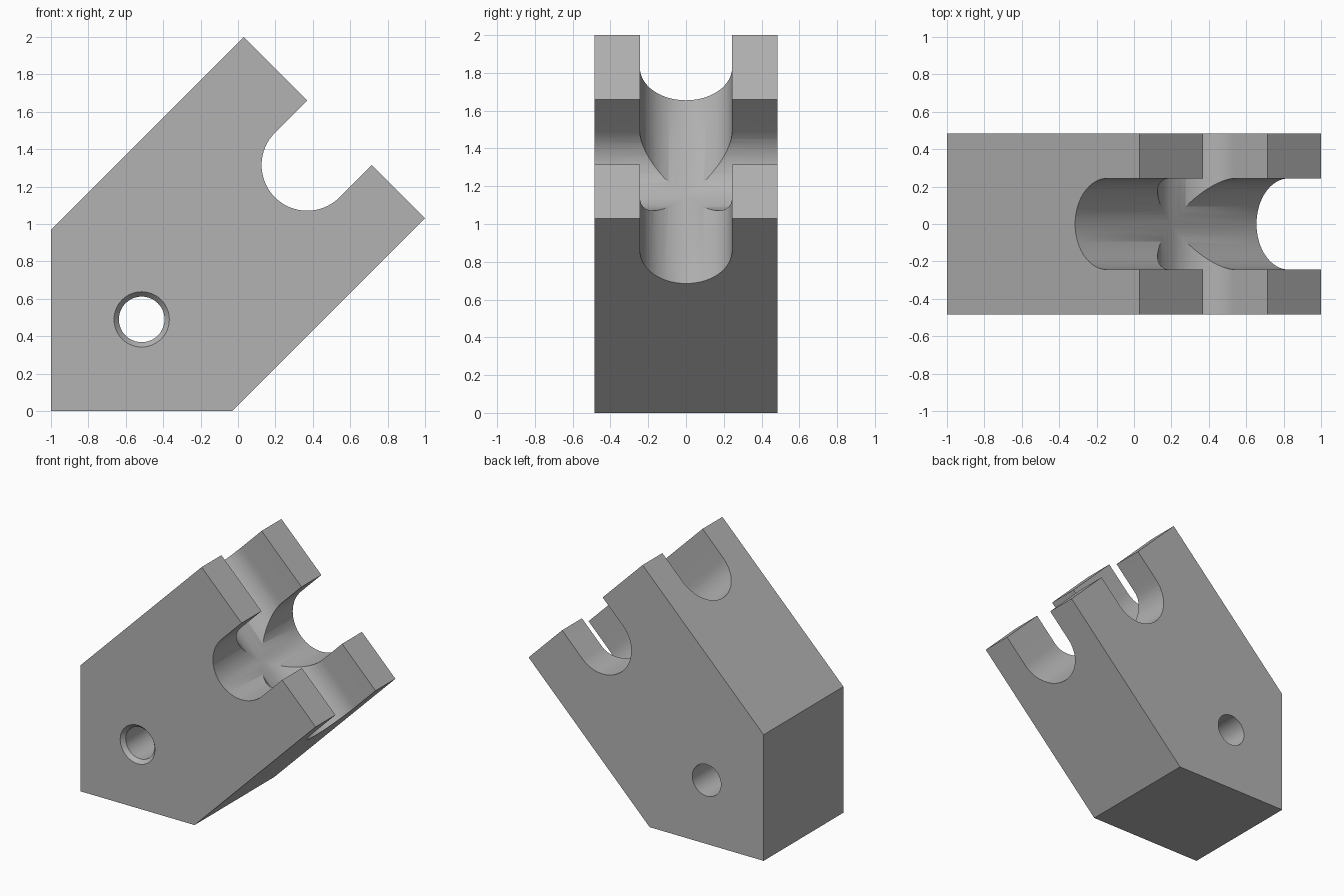
import bpy, bmesh
from math import pi, sin, cos, sqrt
from mathutils import Vector

cube = bpy.data.objects.get("Cube")
if cube:
    bpy.data.objects.remove(cube, do_unlink=True)

HALF = 0.485                           # half thickness of the block
X, Y, Z = Vector((1, 0, 0)), Vector((0, 1, 0)), Vector((0, 0, 1))
UP = (X + Z) / sqrt(2)                 # outward through the slotted end
ACROSS = (X - Z) / sqrt(2)             # across the sloping arm

grey = bpy.data.materials.new("light grey")
grey.use_nodes = True
grey.diffuse_color = (0.45, 0.45, 0.45, 1)
grey.node_tree.nodes["Principled BSDF"].inputs["Base Color"].default_value = grey.diffuse_color


def loft(name, rings):
    """Solid skinned through matching rings of points."""
    bm = bmesh.new()
    loops = [[bm.verts.new(p) for p in ring] for ring in rings]
    n = len(loops[0])
    bm.faces.new(loops[0])
    bm.faces.new(loops[-1])
    for a, b in zip(loops, loops[1:]):
        for i in range(n):
            j = (i + 1) % n
            bm.faces.new((a[i], a[j], b[j], b[i]))
    bmesh.ops.recalc_face_normals(bm, faces=bm.faces)
    mesh = bpy.data.meshes.new(name)
    bm.to_mesh(mesh)
    bm.free()
    mesh.materials.append(grey)
    obj = bpy.data.objects.new(name, mesh)
    bpy.context.collection.objects.link(obj)
    return obj


def cut(target, cutter):
    """Subtract the cutter, then discard it."""
    mod = target.modifiers.new("cut", "BOOLEAN")
    mod.operation, mod.solver, mod.object = "DIFFERENCE", "EXACT", cutter
    bpy.context.view_layer.objects.active = target
    bpy.ops.object.modifier_apply(modifier=mod.name)
    bpy.data.objects.remove(cutter, do_unlink=True)


def u_slot(name, centre, side, axis, radius=0.244, steps=32):
    """Round-bottomed slot open towards UP and running along axis."""
    pts = [centre + radius * (cos(pi * i / steps) * side - sin(pi * i / steps) * UP)
           for i in range(steps + 1)]
    pts += [centre - radius * side + UP, centre + radius * side + UP]
    return loft(name, [[p + axis * s for p in pts] for s in (-2, 2)])


def hole(name, x, z, sections, steps=48):
    """Round cutter along y from (y, radius) sections."""
    return loft(name, [[Vector((x + r * cos(2 * pi * i / steps), y, z + r * sin(2 * pi * i / steps)))
                        for i in range(steps)] for y, r in sections])


# Angled block
outline = [(-1, 0), (-0.03, 0), (1, 1.03), (0.03, 2), (-1, 0.97)]
block = loft("angled_block", [[Vector((x, y, z)) for x, z in outline] for y in (-HALF, HALF)])

# Two crossing slots in the sloping end
centre = Vector((0.37, 0, 1.315))
cut(block, u_slot("cross_slot_cutter", centre, ACROSS, Y))
cut(block, u_slot("long_slot_cutter", centre, Y, ACROSS))

# Through hole with a countersunk front rim
cut(block, hole("hole_cutter", -0.515, 0.49,
                [(-HALF - 0.03, 0.174), (-HALF + 0.03, 0.122), (1, 0.122)]))

# Smooth slot and hole walls, crisp edges
bpy.ops.object.select_all(action="DESELECT")
block.select_set(True)
bpy.context.view_layer.objects.active = block
bpy.ops.object.shade_smooth_by_angle(angle=pi / 6)
